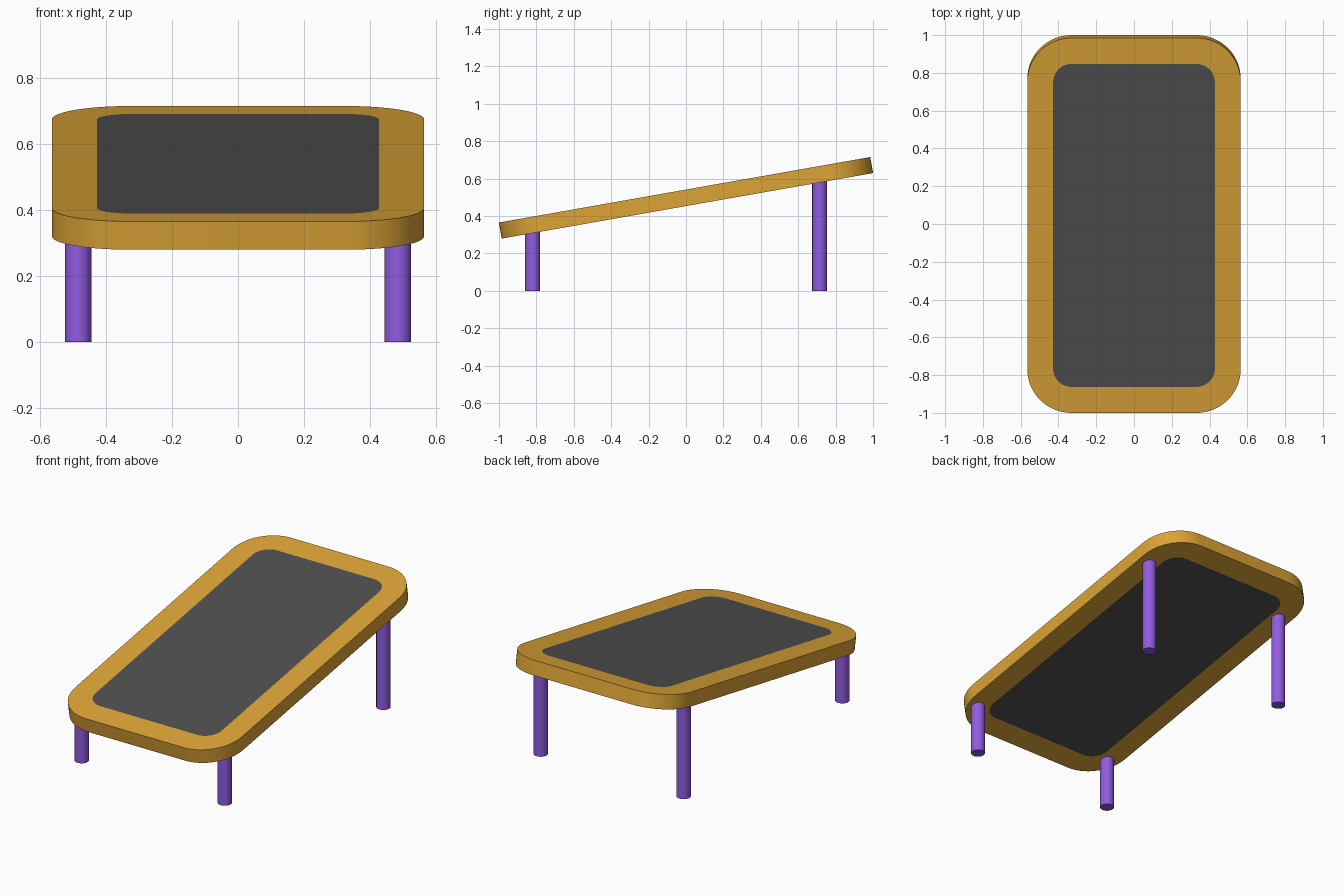
import bpy, bmesh, math
from mathutils import Matrix

if "Cube" in bpy.data.objects:
    bpy.data.objects.remove(bpy.data.objects["Cube"])

TILT = math.radians(10)
THICK, CENTRE_Z = 0.087, 0.4975


def material(name, rgb):
    m = bpy.data.materials.new(name)
    m.diffuse_color = (*rgb, 1)
    m.use_nodes = True
    m.node_tree.nodes["Principled BSDF"].inputs["Base Color"].default_value = m.diffuse_color
    return m


gold = material("gold", (0.72, 0.37, 0.038))
charcoal = material("charcoal", (0.08, 0.08, 0.08))
purple = material("purple", (0.28, 0.105, 0.75))


def finish(name, bm, mats):
    bmesh.ops.recalc_face_normals(bm, faces=bm.faces)
    me = bpy.data.meshes.new(name)
    bm.to_mesh(me)
    bm.free()
    for m in mats:
        me.materials.append(m)
    ob = bpy.data.objects.new(name, me)
    bpy.context.collection.objects.link(ob)
    bpy.context.view_layer.objects.active = ob
    ob.select_set(True)
    bpy.ops.object.shade_smooth_by_angle(angle=math.radians(35))
    ob.select_set(False)
    return ob


def rounded_loop(bm, hx, hy, r, z, seg=14):
    # rounded rectangle outline, counter-clockwise
    verts = []
    for k, (sx, sy) in enumerate(((1, 1), (-1, 1), (-1, -1), (1, -1))):
        for i in range(seg + 1):
            a = math.pi / 2 * (k + i / seg)
            verts.append(bm.verts.new((sx * (hx - r) + r * math.cos(a),
                                       sy * (hy - r) + r * math.sin(a), z)))
    return verts


def bridge(bm, a, b):
    for i in range(len(a)):
        j = (i + 1) % len(a)
        bm.faces.new((a[i], a[j], b[j], b[i]))


# Tilted bed: gold rim around a flush dark mat on both sides
bm = bmesh.new()
outer = []
for z in (THICK / 2, -THICK / 2):
    rim = rounded_loop(bm, 0.565, 1.008, 0.235, z)
    mat = rounded_loop(bm, 0.428, 0.868, 0.098, z)
    bridge(bm, rim, mat)
    bm.faces.new(mat).material_index = 1
    outer.append(rim)
bridge(bm, outer[0], outer[1])
bm.transform(Matrix.Translation((0, 0, CENTRE_Z)) @ Matrix.Rotation(TILT, 4, 'X'))
finish("tilted_bed", bm, [gold, charcoal])

# Four upright legs ending inside the rim
for end, y in (("front", -0.82), ("back", 0.715)):
    for side, x in (("left", -0.485), ("right", 0.485)):
        top = CENTRE_Z + y * math.tan(TILT)
        bm = bmesh.new()
        bmesh.ops.create_cone(bm, cap_ends=True, segments=32, radius1=0.04,
                              radius2=0.04, depth=top,
                              matrix=Matrix.Translation((x, y, top / 2)))
        finish(f"{end}_{side}_leg", bm, [purple])
